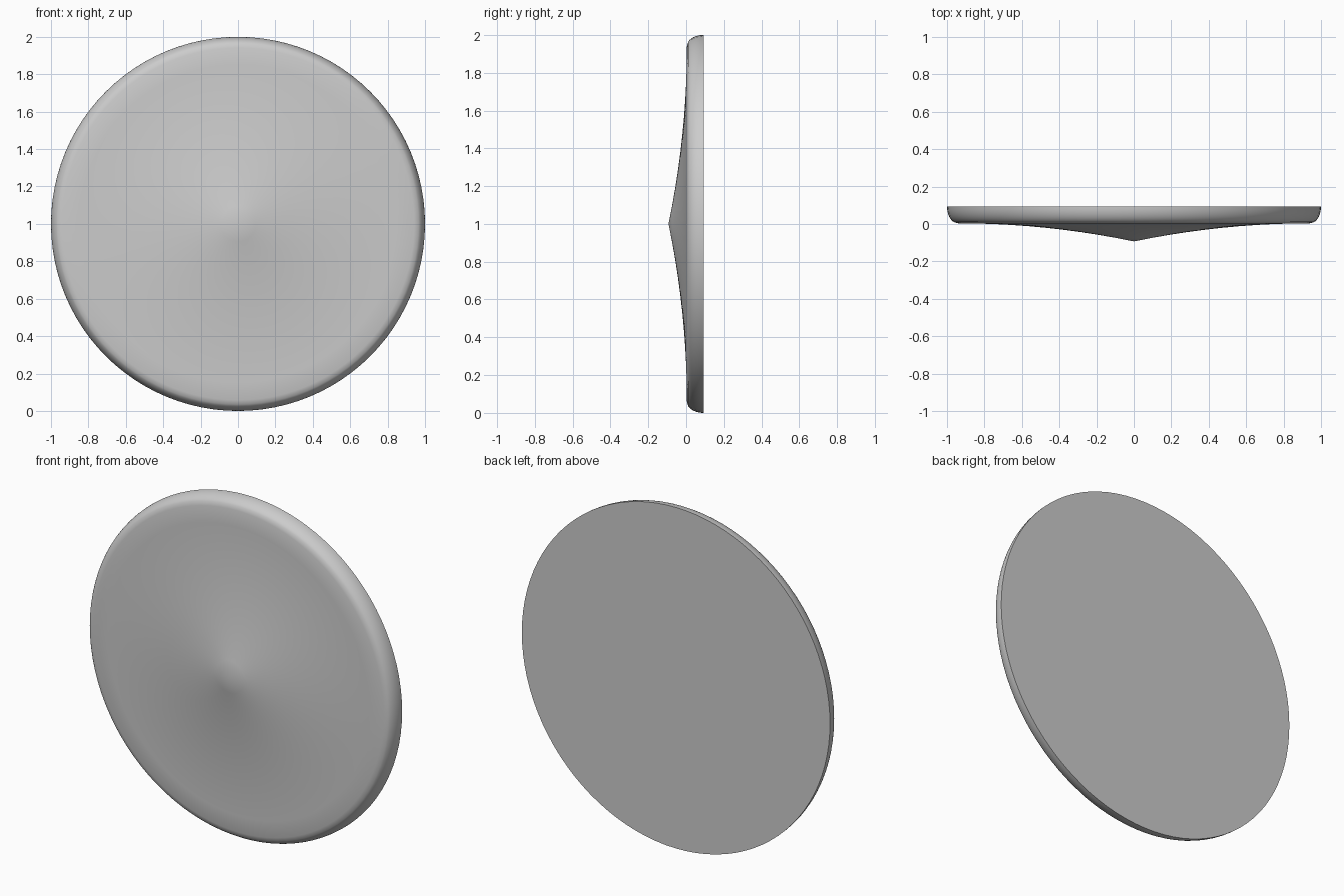
import bpy, bmesh, math

if "Cube" in bpy.data.objects:
    bpy.data.objects.remove(bpy.data.objects["Cube"])

SEGMENTS = 96
BACK, FACE, APEX, EDGE = 0.093, 0.004, -0.093, 0.942

# Half profile as (radius, y): concave cone front, rounded rim, flat back
profile = []
for i in range(11):
    r = EDGE * i / 10
    profile.append((r, FACE + (APEX - FACE) * (1 - i / 10) ** 2))
for i in range(1, 9):
    a = math.radians(14 + 76 * i / 8)
    s, c = math.sin(a), math.cos(a)
    profile.append((EDGE + (1 - EDGE) * s, BACK - (BACK - FACE) * c))
profile.append((0, BACK))

# Spin the profile around the y axis through z = 1
bm = bmesh.new()
verts = [bm.verts.new((r, y, 1)) for r, y in profile]
edges = [bm.edges.new(pair) for pair in zip(verts, verts[1:])]
bmesh.ops.spin(bm, geom=verts + edges, cent=(0, 0, 1), axis=(0, 1, 0),
               angle=math.tau, steps=SEGMENTS, use_duplicate=False)
bmesh.ops.remove_doubles(bm, verts=bm.verts, dist=1e-5)
bmesh.ops.recalc_face_normals(bm, faces=bm.faces)

mesh = bpy.data.meshes.new("round_shield")
bm.to_mesh(mesh)
bm.free()
shield = bpy.data.objects.new("round_shield", mesh)
bpy.context.collection.objects.link(shield)

# Smooth shading with a crisp back edge
bpy.context.view_layer.objects.active = shield
shield.select_set(True)
bpy.ops.object.shade_smooth_by_angle(angle=math.radians(30))
